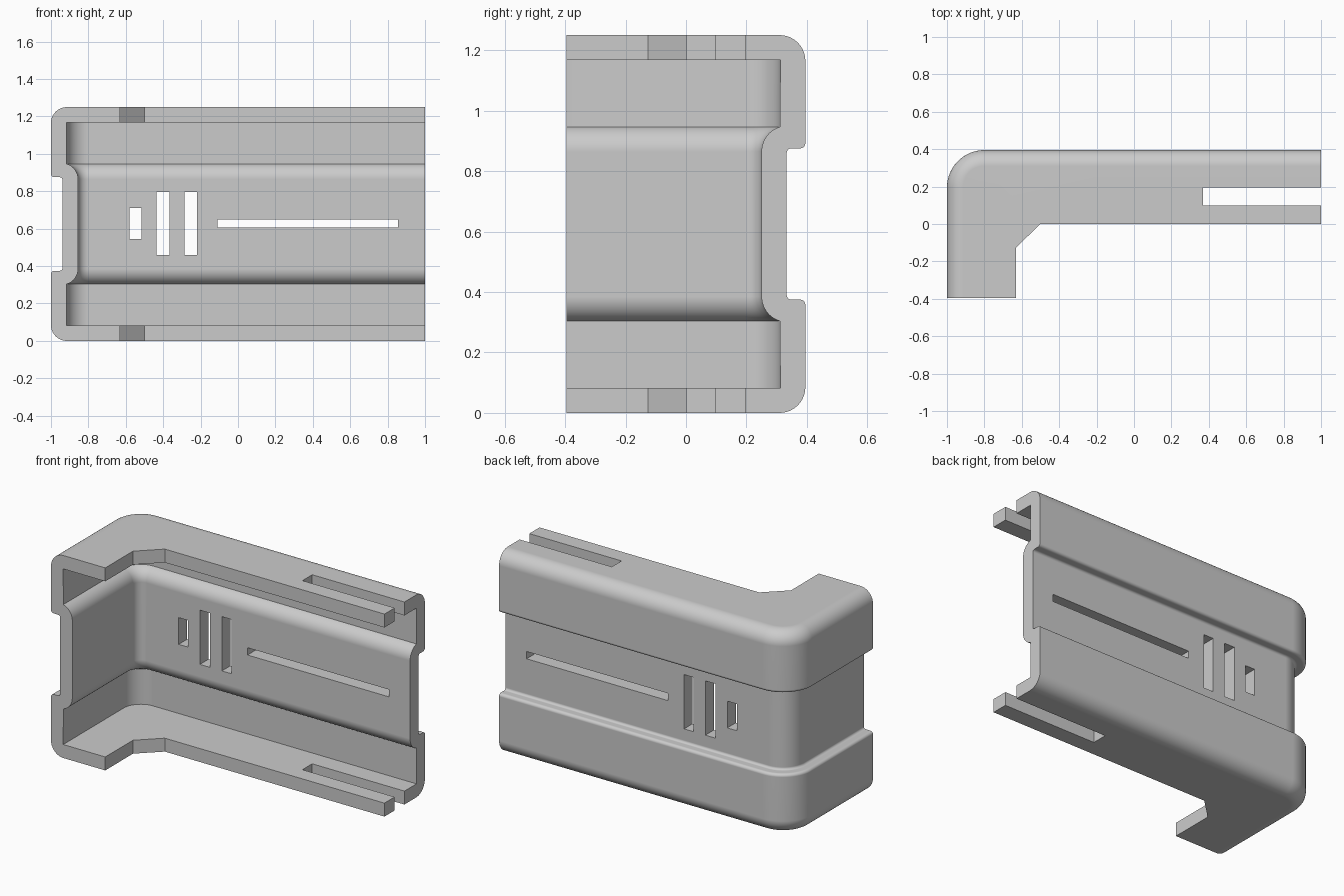
import bpy, bmesh
from math import cos, sin, radians
from mathutils import Vector

cube = bpy.data.objects.get("Cube")
if cube:
    bpy.data.objects.remove(cube, do_unlink=True)

HEIGHT, BACK, THICK, BEND = 1.25, 0.395, 0.083, 0.2

grey = bpy.data.materials.new("light grey")
grey.use_nodes = True
colour = (0.6, 0.6, 0.6, 1)
grey.diffuse_color = colour
grey.node_tree.nodes["Principled BSDF"].inputs["Base Color"].default_value = colour


def arc(cx, cy, r, start, end, n):
    angles = [radians(start + (end - start) * i / n) for i in range(n + 1)]
    return [(cx + r * cos(a), cy + r * sin(a)) for a in angles]


def new_object(name, bm):
    mesh = bpy.data.meshes.new(name)
    bmesh.ops.recalc_face_normals(bm, faces=bm.faces)
    bm.to_mesh(mesh)
    bm.free()
    obj = bpy.data.objects.new(name, mesh)
    bpy.context.collection.objects.link(obj)
    mesh.materials.append(grey)
    return obj


# Lower half of the wall section as (depth from outside, height, is flange tip)
half = arc(0.047, 0.39, 0.015, 0, -90, 5)        # recess fillet
half += arc(0.018, 0.357, 0.018, 90, 180, 5)     # rounded lip
half += arc(0.085, 0.085, 0.085, 180, 270, 10)   # outer lower edge
half = [(d, z, False) for d, z in half]
half += [(0, 0, True), (0, THICK, True), (THICK, THICK, False)]
half += [(d, z, False) for d, z in arc(0.06, 0.385, 0.085, -74, 0, 10)]
section = half + [(d, HEIGHT - z, tip) for d, z, tip in reversed(half)]

# Stations along the L-shaped wall: outer point, inward direction, flange tip
tip_a, tip_b = Vector((-0.63, -0.125)), Vector((-0.5, 0))
stations = [(Vector((-1, -BACK)), Vector((1, 0)), Vector((-0.63, -BACK)))]
bend = arc(BEND - 1, BACK - BEND, BEND, 180, 90, 16)
centre = Vector((BEND - 1, BACK - BEND))
for i, p in enumerate(bend):
    p = Vector(p)
    stations.append((p, (centre - p).normalized(), tip_a.lerp(tip_b, i / 16)))
stations.append((Vector((1, BACK)), Vector((0, -1)), Vector((1, 0))))

# Sweep the section into a closed shell
bm = bmesh.new()
rings = []
for outer, inward, tip_point in stations:
    ring = []
    for d, z, tip in section:
        p = tip_point if tip else outer + inward * d
        ring.append(bm.verts.new((p.x, p.y, z)))
    rings.append(ring)
count = len(section)
for a, b in zip(rings, rings[1:]):
    for i in range(count):
        j = (i + 1) % count
        bm.faces.new((a[i], a[j], b[j], b[i]))
bm.faces.new(rings[0])
bm.faces.new(rings[-1])
bmesh.ops.dissolve_limit(bm, angle_limit=0.001, verts=bm.verts, edges=bm.edges)
shell = new_object("corner_shell", bm)

# Cutters: flange slot, three upright vents, one long vent
cuts = [
    ((0.37, 0.1, -0.1), (1.1, 0.195, 1.4)),
    ((-0.58, 0.1, 0.545), (-0.515, 0.5, 0.71)),
    ((-0.435, 0.1, 0.46), (-0.365, 0.5, 0.795)),
    ((-0.285, 0.1, 0.46), (-0.22, 0.5, 0.795)),
    ((-0.11, 0.1, 0.605), (0.855, 0.5, 0.65)),
]
bm = bmesh.new()
for low, high in cuts:
    low, high = Vector(low), Vector(high)
    verts = bmesh.ops.create_cube(bm, size=1)["verts"]
    bmesh.ops.scale(bm, vec=high - low, verts=verts)
    bmesh.ops.translate(bm, vec=(low + high) / 2, verts=verts)
cutter = new_object("slot_cutter", bm)
cutter.hide_render = True

boolean = shell.modifiers.new("slots", 'BOOLEAN')
boolean.operation = 'DIFFERENCE'
boolean.solver = 'EXACT'
boolean.object = cutter

# Apply the cuts, then shade the rounded edges smooth
bpy.ops.object.select_all(action='DESELECT')
shell.select_set(True)
bpy.context.view_layer.objects.active = shell
bpy.ops.object.modifier_apply(modifier=boolean.name)
bpy.data.objects.remove(cutter, do_unlink=True)
bpy.ops.object.shade_smooth_by_angle(angle=radians(30))
weighted = shell.modifiers.new("even_shading", 'WEIGHTED_NORMAL')
weighted.keep_sharp = True
